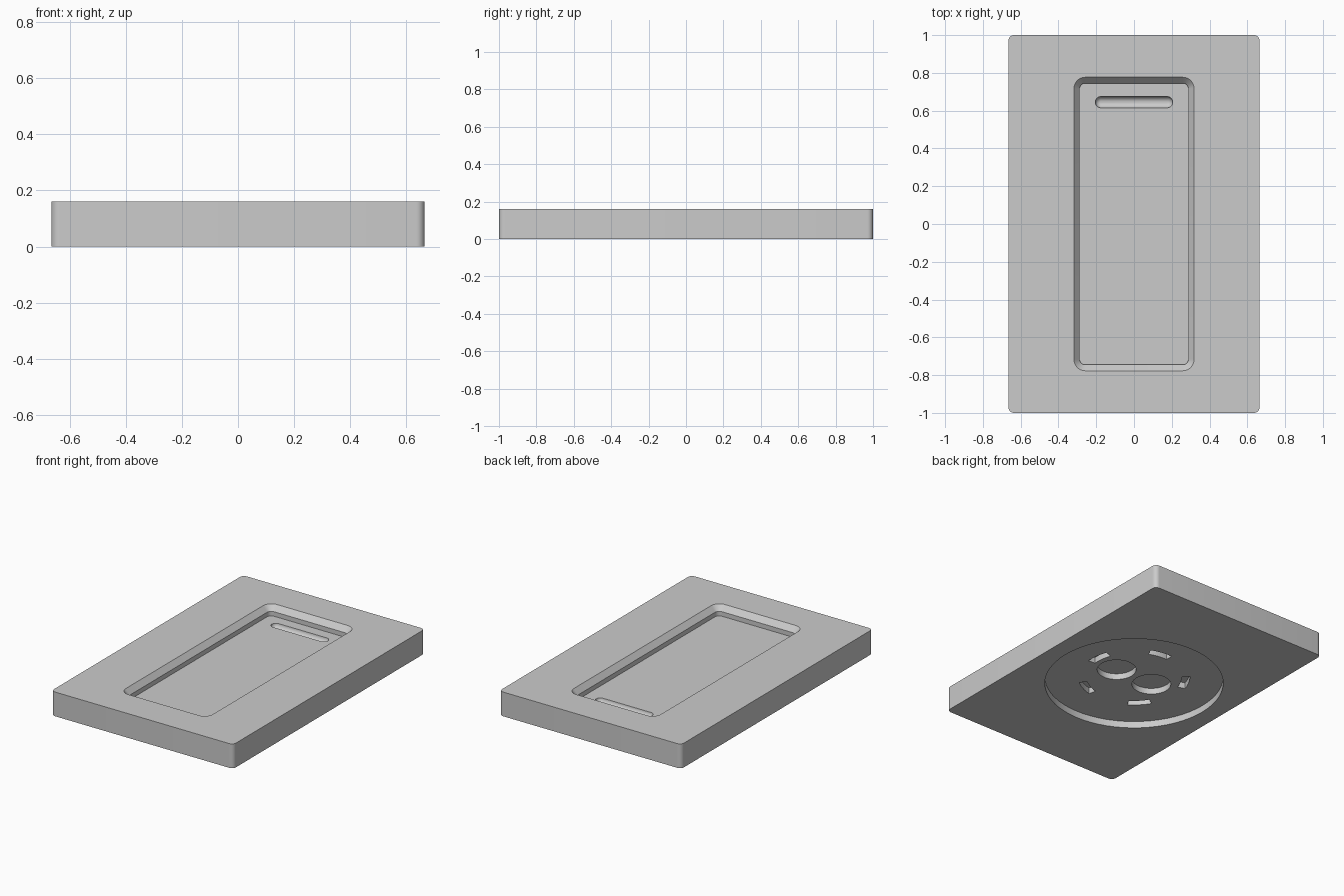
import bpy
import bmesh
from math import sin, cos, pi, radians

cube = bpy.data.objects.get("Cube")
if cube:
    bpy.data.objects.remove(cube, do_unlink=True)

# One grey finish
GREY = (0.6, 0.6, 0.6, 1)
grey = bpy.data.materials.new("plain grey")
grey.use_nodes = True
grey.diffuse_color = GREY
grey.node_tree.nodes["Principled BSDF"].inputs["Base Color"].default_value = GREY


def rounded_rect(hx, hy, r, z, cy=0, steps=8):
    """Closed outline of a rectangle with rounded corners."""
    pts = []
    for i, (sx, sy) in enumerate([(1, 1), (-1, 1), (-1, -1), (1, -1)]):
        for k in range(steps + 1):
            a = (i + k / steps) * pi / 2
            pts.append((sx * (hx - r) + r * cos(a),
                        cy + sy * (hy - r) + r * sin(a), z))
    return pts


def circle(r, z, cx=0, n=64):
    return [(cx + r * cos(2 * pi * k / n), r * sin(2 * pi * k / n), z)
            for k in range(n)]


def arc_slot(mid, span, r_in, r_out, z, n=8):
    """Outline of a curved slot about the centre."""
    angles = [radians(mid + span * (k / n - 0.5)) for k in range(n + 1)]
    return ([(r_out * cos(a), r_out * sin(a), z) for a in angles] +
            [(r_in * cos(a), r_in * sin(a), z) for a in reversed(angles)])


def loft(name, rings):
    """Solid through a stack of matching outlines."""
    bm = bmesh.new()
    rows = [[bm.verts.new(p) for p in ring] for ring in rings]
    n = len(rows[0])
    for low, high in zip(rows, rows[1:]):
        for i in range(n):
            j = (i + 1) % n
            bm.faces.new((low[i], low[j], high[j], high[i]))
    bm.faces.new(rows[0][::-1])
    bm.faces.new(rows[-1])
    bmesh.ops.remove_doubles(bm, verts=bm.verts, dist=1e-5)
    bmesh.ops.recalc_face_normals(bm, faces=bm.faces)
    mesh = bpy.data.meshes.new(name)
    bm.to_mesh(mesh)
    bm.free()
    mesh.materials.append(grey)
    obj = bpy.data.objects.new(name, mesh)
    bpy.context.collection.objects.link(obj)
    return obj


TOP, FLOOR, RECESS, HOLE = 0.16, 0.095, 0.045, 0.085

# Slab with rounded upright corners
plate = loft("base_plate", [rounded_rect(0.665, 1, 0.03, z) for z in (0, TOP)])

# Long pocket in the top, chamfered at the rim
cutters = [loft("pocket_cutter", [
    rounded_rect(0.288, 0.745, 0.03, FLOOR),
    rounded_rect(0.288, 0.745, 0.03, 0.125),
    rounded_rect(0.318, 0.777, 0.06, TOP),
    rounded_rect(0.318, 0.777, 0.06, TOP + 0.05)])]

# Round-bottomed finger groove in the pocket floor
groove = []
for k in range(1, 9):
    a = k / 8 * pi / 2
    r = 0.03 * sin(a)
    groove.append(rounded_rect(0.175 + r, r, r, FLOOR - 0.03 * cos(a), 0.645))
groove.append(rounded_rect(0.205, 0.03, 0.03, FLOOR + 0.03, 0.645))
cutters.append(loft("groove_cutter", groove))

# Round recess underneath, with two round holes and five curved slots
cutters.append(loft("recess_cutter", [circle(0.55, z) for z in (-0.05, RECESS)]))
for side in (-1, 1):
    cutters.append(loft("hole_cutter", [circle(0.12, z, side * 0.14)
                                        for z in (0.02, HOLE)]))
for i in range(5):
    cutters.append(loft("slot_cutter", [arc_slot(8 + 72 * i, 25, 0.295, 0.345, z)
                                        for z in (0.02, HOLE)]))

# Cut every opening, then drop the cutters
bpy.ops.object.select_all(action='DESELECT')
plate.select_set(True)
bpy.context.view_layer.objects.active = plate
for cutter in cutters:
    cutter.hide_render = True
    mod = plate.modifiers.new("cut", 'BOOLEAN')
    mod.operation = 'DIFFERENCE'
    mod.solver = 'EXACT'
    mod.object = cutter
    bpy.ops.object.modifier_apply(modifier=mod.name)
    bpy.data.objects.remove(cutter, do_unlink=True)

bpy.ops.object.shade_smooth_by_angle(angle=radians(30))
